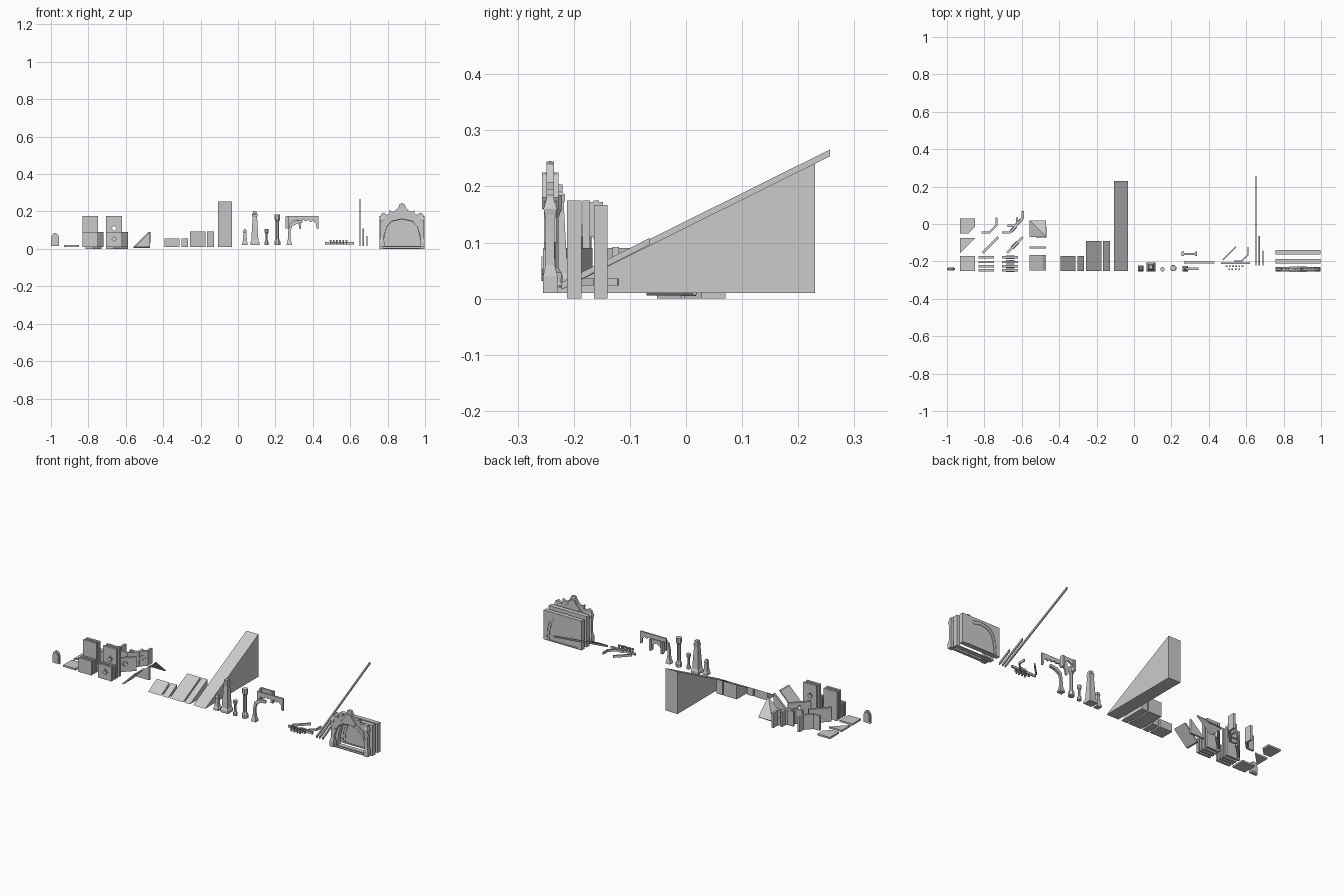
import bpy, bmesh, math
from mathutils import Matrix, Vector

if "Cube" in bpy.data.objects:
    bpy.data.objects.remove(bpy.data.objects["Cube"])

ROT = {'xy': Matrix(),
       'xz': Matrix(((1, 0, 0, 0), (0, 0, -1, 0), (0, 1, 0, 0), (0, 0, 0, 1))),
       'yz': Matrix(((0, 0, 1, 0), (1, 0, 0, 0), (0, 1, 0, 0), (0, 0, 0, 1)))}


def add(name, mesh):
    ob = bpy.data.objects.new(name, mesh)
    bpy.context.collection.objects.link(ob)
    return ob


def prism(name, loops, plane, loc, depth, turn=0):
    """Extruded outline (first loop) with holes (other loops)."""
    cu = bpy.data.curves.new(name, 'CURVE')
    cu.dimensions, cu.fill_mode, cu.extrude = '2D', 'BOTH', depth / 2
    for loop in loops:
        s = cu.splines.new('POLY')
        s.points.add(len(loop) - 1)
        for p, c in zip(s.points, loop):
            p.co = (c[0], c[1], 0, 1)
        s.use_cyclic_u, s.use_smooth = True, False
    tmp = add(name + "_outline", cu)
    bpy.context.view_layer.update()
    me = bpy.data.meshes.new_from_object(tmp.evaluated_get(bpy.context.evaluated_depsgraph_get()))
    bpy.data.objects.remove(tmp)
    me.transform(Matrix.Translation(loc) @ Matrix.Rotation(turn, 4, 'Z') @ ROT[plane])
    return add(name, me)


def rect(a, b, c, d):
    return [(a, c), (b, c), (b, d), (a, d)]


def diamond(r, z):
    return [(-r, z), (0, z - r), (r, z), (0, z + r)]


def mirror(half):
    return half + [(-x, z) for x, z in reversed(half) if x > 0]


def box(name, x0, x1, y0, y1, z0, z1):
    return prism(name, [rect(x0, x1, y0, y1)], 'xy', (0, 0, (z0 + z1) / 2), z1 - z0)


def ribbon(name, path, thick, z0, z1):
    """Upright wall of even thickness along a bent path."""
    pts = [Vector(p) for p in path]
    left, right = [], []
    for i, p in enumerate(pts):
        a = (p - pts[i - 1]).normalized() if i else (pts[1] - p).normalized()
        b = (pts[i + 1] - p).normalized() if i < len(pts) - 1 else a
        t = (a + b).normalized()
        n = Vector((-t.y, t.x)) * thick / 2 / t.dot(a)
        left.append(p + n)
        right.append(p - n)
    return prism(name, [left + right[::-1]], 'xy', (0, 0, (z0 + z1) / 2), z1 - z0)


def column(name, x, y, rings, sides=4):
    """Stack of rings given as (half width, z)."""
    bm = bmesh.new()
    k = 1 / math.cos(math.pi / sides)
    rows = [[bm.verts.new((x + r * k * math.cos((i + .5) * math.tau / sides),
                           y + r * k * math.sin((i + .5) * math.tau / sides), z))
             for i in range(sides)] for r, z in rings]
    for a, b in zip(rows, rows[1:]):
        for i in range(sides):
            j = (i + 1) % sides
            bm.faces.new((a[i], a[j], b[j], b[i]))
    bm.faces.new(rows[0][::-1])
    bm.faces.new(rows[-1])
    me = bpy.data.meshes.new(name)
    bm.to_mesh(me)
    bm.free()
    return add(name, me)


def wall(name, x, y, h, window=None, turn=0, length=.085):
    """Straight wall, optionally with a framed diamond window at height z."""
    loops = [rect(-length / 2, length / 2, .01, h)]
    if window:
        loops.append(diamond(.014, window))
        prism(name + "_frame", [diamond(.022, window), diamond(.014, window)], 'xz', (x, y, 0), .019, turn)
    prism(name, loops, 'xz', (x, y, 0), .013, turn)


# small arched door with raised panel
arch = mirror([(.022, .015), (.022, .055), (.017, .073), (.008, .083), (0, .085)])
prism("small_door", [arch], 'xz', (-.978, -.24, 0), .012)
prism("small_door_panel", [[(x * .7, .05 + (z - .05) * .75) for x, z in arch]], 'xz', (-.978, -.24, 0), .016)

# floor tiles
box("floor_square", -.93, -.85, -.25, -.172, .01, .02)
prism("floor_triangle", [[(-.93, -.155), (-.85, -.075), (-.93, -.075)]], 'xy', (0, 0, .015), .01)
prism("floor_cut_corner", [[(-.93, -.05), (-.885, -.05), (-.85, -.015), (-.85, .03), (-.93, .03)]],
      'xy', (0, 0, .015), .01)

# straight walls, plain column and windowed column
for y, h, wz in ((-.248, .09, .053), (-.225, .09, .053), (-.203, .175, .11), (-.178, .175, .11)):
    wall("plain_wall", -.79, y, h)
    wall("window_wall", -.662, y, h, wz)

# diagonal walls
wall("diagonal_wall", -.767, -.112, .09, None, math.pi / 4, .12)
wall("diagonal_window_wall", -.636, -.112, .09, .053, math.pi / 4, .12)

# bent corner walls
for x, y, win in ((-.815, -.046, 0), (-.705, -.046, 1), (-.675, -.01, 1)):
    ribbon("corner_wall", [(x, y), (x + .04, y), (x + .08, y + .04), (x + .08, y + .08)], .012, 0, .085)
    if win:
        prism("corner_window_frame", [diamond(.02, .045), diamond(.012, .045)], 'xz',
              (x + .06, y + .02, 0), .018, math.pi / 4)

# roof sheet, gable and hip corner
prism("roof_sheet", [[(-.56, .01), (-.55, .01), (-.47, .09), (-.48, .09)]], 'xz', (0, -.208, 0), .083)
prism("gable", [[(-.56, .01), (-.47, .01), (-.47, .092)]], 'xz', (0, -.125, 0), .012)
me = bpy.data.meshes.new("roof_corner")
me.from_pydata([(-.56, .02, .01), (-.56, -.07, .01), (-.47, -.07, .092), (-.47, .02, .01)], [],
               [(0, 1, 2), (0, 2, 3)])
m = add("roof_corner", me).modifiers.new("thickness", 'SOLIDIFY')
m.thickness = .006

# ramps, a wide and a narrow one of each length
for x0, x1, y1, z1 in ((-.393, -.312, -.172, .055), (-.303, -.266, -.172, .055),
                       (-.256, -.173, -.092, .092), (-.165, -.128, -.092, .092),
                       (-.108, -.032, .23, .252)):
    prism("ramp", [[(-.25, .01), (y1, .01), (y1, z1)]], 'yz', ((x0 + x1) / 2, 0, 0), x1 - x0)

# pillars
column("short_tower", .037, -.238, [(.015, .02), (.015, .032), (.011, .04), (.008, .085), (.01, .09), (.006, .105)])
column("tall_tower", .09, -.23, [(.024, .02), (.024, .036), (.019, .045), (.012, .17), (.014, .175),
                                 (.014, .185), (.01, .19), (.01, .203)])
column("short_column", .153, -.242, [(.011, .02), (.011, .035), (.006, .045), (.006, .08), (.011, .09), (.011, .105)], 8)
column("tall_column", .21, -.236, [(.016, .02), (.016, .04), (.009, .055), (.009, .145), (.015, .16), (.015, .185)], 8)

# half arch on a flared foot
prism("half_arch", [[(.258, .02), (.29, .02), (.281, .055), (.281, .095), (.29, .12), (.315, .135), (.345, .14),
                     (.345, .155), (.3, .15), (.275, .13), (.268, .095), (.268, .055)]], 'xz', (0, -.24, 0), .013)
column("half_arch_foot", .274, -.24, [(.015, .02), (.013, .03), (.008, .05), (.006, .09)])

# hanging arcade beam
beam = mirror([(.082, .175), (.082, .105), (.072, .11), (.069, .135), (.055, .15), (.04, .142),
               (.03, .155), (.015, .147), (0, .155)])
prism("arcade_beam", [beam], 'xz', (.348, -.205, 0), .01)
# cross arch, narrow at the middle
for s in (-1, 1):
    prism("cross_arch", [[(s * .04, .175), (s * .04, .105), (s * .032, .12), (s * .022, .145),
                          (0, .157), (0, .175)]], 'xz', (.296, -.16, 0), .01)
    prism("cross_arch_end", [rect(-.006, .006, .11, .172)], 'xz', (.296 + s * .036, -.16, 0), .024)

# railings and studs
ribbon("rail_diagonal", [(.475, -.192), (.545, -.122)], .007, .023, .036)
ribbon("rail_corner", [(.535, -.198), (.575, -.198), (.61, -.163), (.61, -.122)], .007, .023, .036)
box("rail_straight", .465, .62, -.213, -.206, .023, .036)
for i in range(6):
    column("rail_stud", .495 + i * .017, -.226, [(.005, .023), (.003, .03), (.005, .047)])
for i in range(4):
    column("rail_knob", .508 + i * .018, -.242, [(.004, .023), (.003, .03), (.004, .04)])

# sloping handrails
for x, y1, z1 in ((.652, .257, .266), (.67, -.065, .108), (.69, -.142, .07)):
    prism("handrail", [[(-.222, .016), (y1, z1 - .012), (y1, z1), (-.222, .028)]], 'yz', (x, 0, 0), .007)

# gate: back wall with closed door, middle wall with opening
door = mirror([(.1, .005), (.094, .07), (.08, .12), (.055, .145), (0, .157)])
inner = [(x * .88, .005 + (z - .005) * .9) for x, z in door]
prism("gate_back_wall", [rect(-.12, .12, 0, .167), door], 'xz', (.877, -.152, 0), .024)
prism("gate_door", [door], 'xz', (.877, -.152, 0), .012)
prism("gate_door_trim", [door, inner], 'xz', (.877, -.152, 0), .019)
prism("gate_middle_wall", [rect(-.12, .12, 0, .175), door], 'xz', (.877, -.199, 0), .026)

# ornate front frame with crest, posts and braces
crest = mirror([(.12, .01), (.114, .08), (.118, .15), (.113, .185), (.097, .195), (.082, .182), (.066, .186),
                (.068, .208), (.05, .198), (.034, .205), (.02, .222), (.012, .24), (0, .244)])
opening = mirror([(.103, .015), (.095, .075), (.08, .12), (.055, .148), (0, .16)])
prism("gate_frame", [crest, opening], 'xz', (.877, -.242, 0), .014)
prism("gate_crest", [mirror([(.035, .16), (.045, .18), (.025, .2), (.012, .22), (0, .225)]) + [(0, .165)]],
      'xz', (.877, -.242, 0), .03)
for s in (-1, 1):
    column("gate_post", .877 + s * .108, -.242, [(.013, .01), (.013, .04), (.008, .06), (.008, .14),
                                               (.012, .16), (.004, .185)])
    prism("gate_brace", [[(s * .1, .1), (s * .084, .12), (s * .05, .155), (s * .035, .175),
                          (s * .055, .172), (s * .09, .145)]], 'xz', (.877, -.242, 0), .022)
column("gate_spike", .877, -.242, [(.012, .19), (.009, .215), (.002, .245)])
